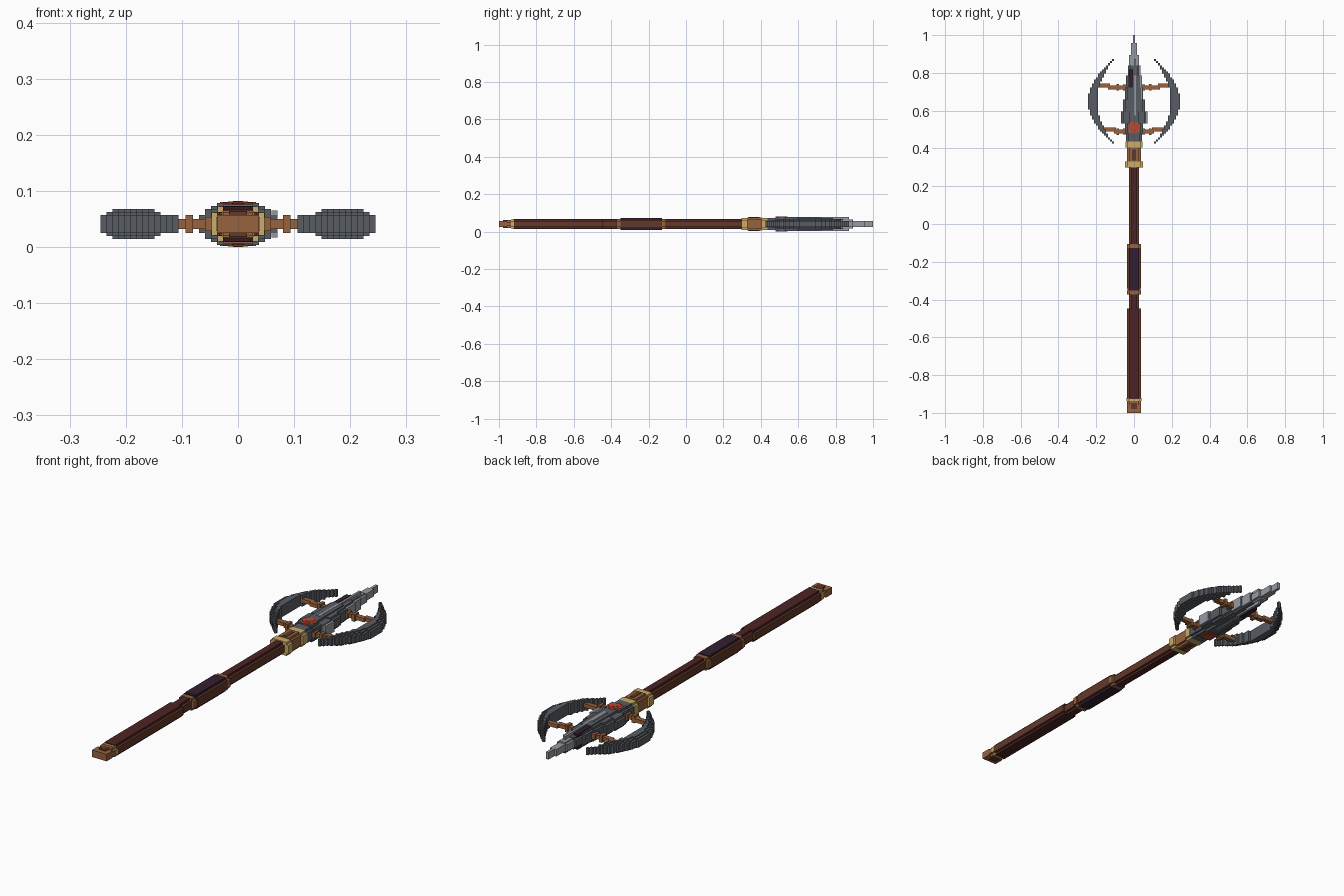
import bpy
import bmesh
from mathutils import Matrix

default = bpy.data.objects.get("Cube")
if default:
    bpy.data.objects.remove(default)

UNIT = 1 / 94          # edge of one building block
MID = 0.041            # height of the weapon's long axis


def material(name, rgb):
    lin = [((c / 255 + 0.055) / 1.055) ** 2.4 for c in rgb] + [1]
    m = bpy.data.materials.new(name)
    m.use_nodes = True
    m.diffuse_color = lin
    m.node_tree.nodes["Principled BSDF"].inputs["Base Color"].default_value = lin
    return m


PALETTE = {
    "steel": material("dark steel", (88, 93, 100)),
    "light": material("light steel", (150, 154, 162)),
    "red_wood": material("dark red wood", (78, 36, 36)),
    "brown": material("brown wood", (98, 56, 42)),
    "copper": material("copper", (152, 98, 62)),
    "gold": material("gold", (204, 172, 104)),
    "purple": material("dark purple leather", (52, 32, 48)),
    "gem": material("red gem", (196, 66, 44)),
}


class Part:
    """Collects coloured blocks into one object; sizes are in block units."""

    def __init__(self, name):
        self.name, self.bm, self.colours = name, bmesh.new(), []

    def box(self, colour, x, y, z):
        if colour not in self.colours:
            self.colours.append(colour)
        spans = (x, y, z)
        size = Matrix.Diagonal([(b - a) * UNIT for a, b in spans] + [1])
        spot = [(a + b) / 2 * UNIT for a, b in spans]
        spot[2] += MID
        made = bmesh.ops.create_cube(self.bm, size=1, matrix=Matrix.Translation(spot) @ size)
        for f in {f for v in made["verts"] for f in v.link_faces}:
            f.material_index = self.colours.index(colour)

    def bar(self, colour, y0, y1, hx, hz):
        self.box(colour, (-hx, hx), (y0, y1), (-hz, hz))

    def sides(self, colour, x, y, hz):
        for s in (-1, 1):
            self.box(colour, sorted((s * x[0], s * x[1])), y, (-hz, hz))

    def finish(self):
        mesh = bpy.data.meshes.new(self.name)
        self.bm.to_mesh(mesh)
        self.bm.free()
        for c in self.colours:
            mesh.materials.append(PALETTE[c])
        bpy.context.collection.objects.link(bpy.data.objects.new(self.name, mesh))


def stepped(part, edge, core, y0, y1, hx, hz):
    """Bar with a stepped cross-section: wide low edge, narrow tall core."""
    part.bar(edge, y0, y1, hx, hz - 1)
    part.bar(core, y0, y1, hx - 1, hz)


# Pommel
p = Part("pommel")
p.bar("copper", -94, -90, 3.5, 1.5)
stepped(p, "copper", "copper", -90, -88, 3.5, 2)
stepped(p, "gold", "gold", -88, -86.5, 3.7, 2.2)
for z in ((1.5, 2.1), (-2.1, -1.5)):
    p.box("brown", (-1.5, 1.5), (-92, -89), z)
p.finish()

# Shaft
p = Part("lower_shaft")
stepped(p, "brown", "red_wood", -87, -42, 3.5, 2.5)
p.finish()
p = Part("upper_shaft")
stepped(p, "brown", "red_wood", -42, 28, 2.5, 2.5)
p.finish()

# Grip
p = Part("grip")
stepped(p, "brown", "purple", -32, -12, 3.5, 3)
for y in (-35, -12):
    stepped(p, "copper", "copper", y, y + 2, 3.5, 2.6)
stepped(p, "brown", "purple", -33, -12, 3.2, 2.9)
p.finish()

# Collar
p = Part("collar")
stepped(p, "gold", "gold", 28, 31, 4.4, 2.9)
stepped(p, "copper", "copper", 31, 38, 3.4, 3.3)
p.bar("brown", 31.5, 37, 1, 3.5)
stepped(p, "gold", "gold", 38, 41, 4.2, 3)
p.finish()

# Spear head: sections tapering to the tip
p = Part("spear_head")
for y0, y1, hx, hz in ((41, 45, 4, 3), (45, 50, 4.5, 3.5), (50, 56, 6.5, 2.5),
                       (56, 62, 5.5, 3), (62, 68, 4.5, 3), (68, 74, 3.9, 3),
                       (74, 79, 3, 2.5)):
    stepped(p, "steel", "steel", y0, y1, hx, hz)
stepped(p, "steel", "steel", 50, 68, 3.5, 3.5)
for y0, y1, hx in ((79, 84, 2.4), (84, 90, 1.5), (90, 94, 0.6)):
    p.bar("light", y0, y1, hx, 1.5)
p.bar("light", 79, 84, 1.4, 2.2)
# polished edge along the left side
for y0, y1, x in ((50, 56, 6.6), (62, 74, 4), (74, 79, 3.2)):
    p.box("light", (x - 1, x), (y0, y1), (-2.3, 2.3))
# raised ridge and dark inlay, above and below
for s in (-1, 1):
    z = sorted((s * 2, s * 3.6))
    p.box("light", (0, 1), (54, 82), z)
    p.box("steel", (-1, 0), (54, 64), z)
    p.box("purple", (-2.5, -0.5), (64, 77), sorted((s * 2, s * 3.3)))
p.finish()

# Gem on both faces
p = Part("gem")
for hx, hy, hz, colour in ((2.5, 2.5, 3.6, "copper"), (3, 1, 3.65, "gem"),
                           (1, 3, 3.65, "gem"), (1.7, 1.7, 3.75, "gem"),
                           (0.8, 0.8, 3.85, "copper")):
    p.bar(colour, 48 - hy, 48 + hy, hx, hz)
p.finish()

# Struts holding the blades
p = Part("struts")
for y, reach, bend in ((67, 17, 1), (45, 14, 1)):
    p.sides("copper", (3, reach - 4), (y, y + 2), 0.8)
    p.sides("copper", (reach - 5, reach + 2), (y + bend, y + bend + 2), 0.8)
    p.sides("copper", (7.5, 8.8), (y - 0.6, y + 2.6), 1.5)
    p.sides("copper", (3, 5.5), (y - 0.5, y + 2.5), 1.2)
p.finish()

# Crescent blades, built row by row
p = Part("crescent_blades")
low, high = 40, 82
half, centre = (high - low) / 2, (high + low) / 2
for row in range(low, high):
    s = (row + 0.5 - centre) / half
    bulge = 1 - s * s
    inner = round(10 + 8.5 * bulge)
    outer = max(inner + 1, round(10 + 13 * bulge))
    thick = 2.5 if bulge > 0.35 else 2 if bulge > 0.15 else 1.5
    p.sides("steel", (inner, outer), (row, row + 1), 1.5)
    for trim, hz in ((1, 2), (2, 2.5)):
        if outer - trim > inner:
            p.sides("steel", (inner, outer - trim), (row, row + 1), min(thick, hz))
p.finish()
